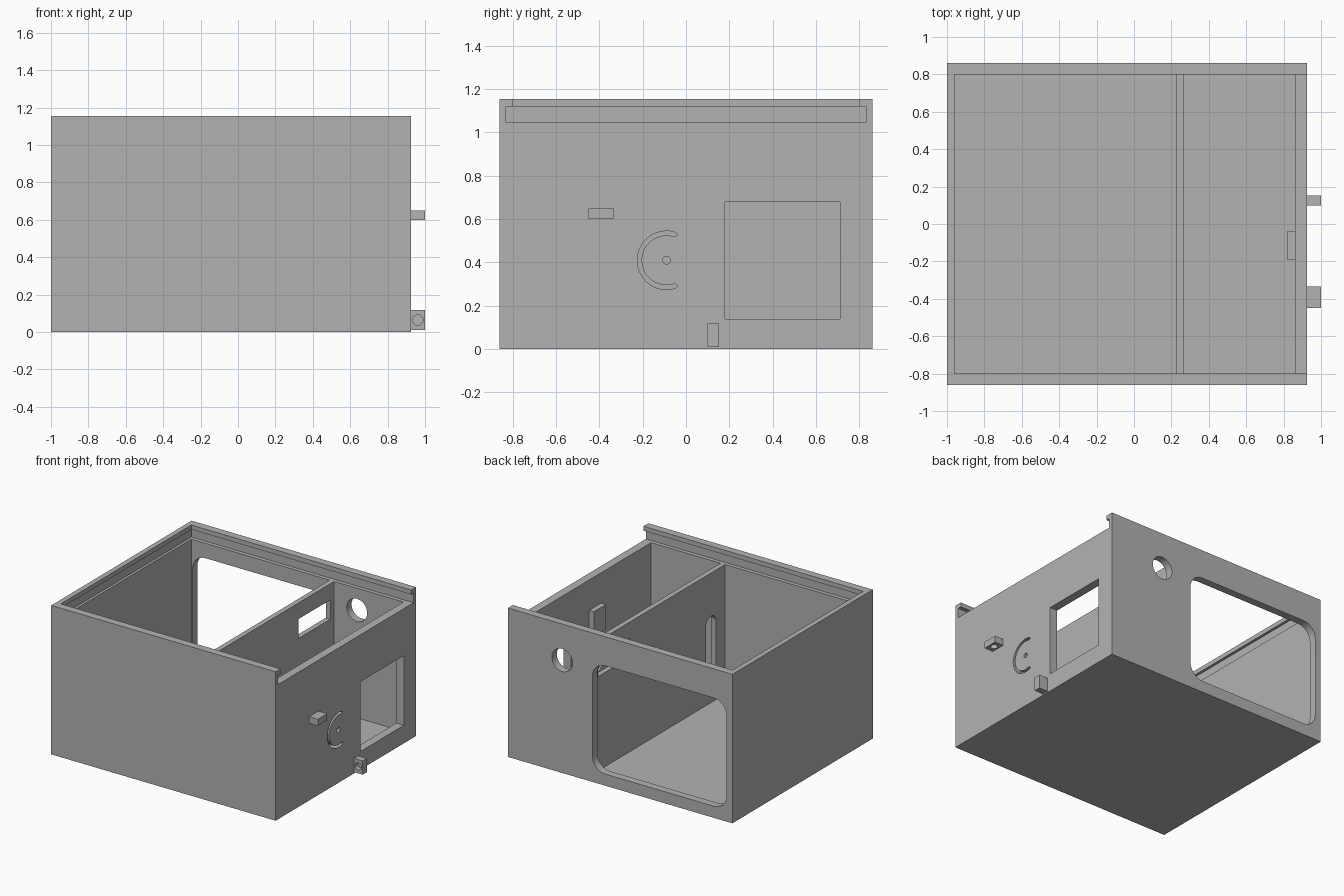
import bpy, bmesh
from math import sin, cos, pi, radians
from mathutils import Vector

cube = bpy.data.objects.get("Cube")
if cube:
    bpy.data.objects.remove(cube, do_unlink=True)

grey = bpy.data.materials.new("plain grey")
grey.use_nodes = True
GREY = (0.448, 0.448, 0.448, 1)
grey.diffuse_color = GREY
grey.node_tree.nodes["Principled BSDF"].inputs["Base Color"].default_value = GREY


def prism(name, points, axis, lo, hi):
    """Extrude a 2D outline along an axis from lo to hi."""
    def place(p, d):
        a, b = p
        return {"x": (d, a, b), "y": (a, d, b), "z": (a, b, d)}[axis]
    bm = bmesh.new()
    face = bm.faces.new([bm.verts.new(place(p, lo)) for p in points])
    moved = bmesh.ops.extrude_face_region(bm, geom=[face])["geom"]
    shift = Vector(place((0, 0), hi - lo))
    bmesh.ops.translate(bm, vec=shift, verts=[v for v in moved if isinstance(v, bmesh.types.BMVert)])
    bmesh.ops.recalc_face_normals(bm, faces=bm.faces)
    mesh = bpy.data.meshes.new(name)
    bm.to_mesh(mesh)
    bm.free()
    mesh.materials.append(grey)
    ob = bpy.data.objects.new(name, mesh)
    bpy.context.collection.objects.link(ob)
    return ob


def box(name, x, y, z):
    (x0, x1), (y0, y1) = x, y
    return prism(name, [(x0, y0), (x1, y0), (x1, y1), (x0, y1)], "z", *z)


def arc(cx, cy, r, start, end, n):
    steps = [radians(start + (end - start) * i / n) for i in range(n + 1)]
    return [(cx + r * cos(t), cy + r * sin(t)) for t in steps]


def circle(cx, cy, r, n=32):
    return arc(cx, cy, r, 0, 360, n)[:-1]


def rounded(x, y, r, n=8):
    """Rounded rectangle outline."""
    (x0, x1), (y0, y1) = x, y
    corners = [(x1 - r, y1 - r), (x0 + r, y1 - r), (x0 + r, y0 + r), (x1 - r, y0 + r)]
    return [p for i, c in enumerate(corners) for p in arc(*c, r, 90 * i, 90 * i + 90, n)]


def cut(target, *cutters):
    bpy.context.view_layer.objects.active = target
    for cutter in cutters:
        cutter.hide_render = True
        mod = target.modifiers.new("cut", "BOOLEAN")
        mod.operation = "DIFFERENCE"
        mod.solver = "EXACT"
        mod.object = cutter
        bpy.ops.object.modifier_apply(modifier=mod.name)
        bpy.data.objects.remove(cutter, do_unlink=True)


# Main shell
case = box("case_body", (-1, 0.925), (-0.86, 0.86), (0, 1.155))
cut(case,
    box("interior", (-0.96, 0.86), (-0.8, 0.8), (0.04, 1.08)),
    box("lid_groove", (-0.98, 1.1), (-0.83, 0.83), (1.045, 1.12)),
    box("lid_opening", (-0.96, 1.1), (-0.8, 0.8), (1.1, 1.3)))

# Back wall: large rounded opening and round hole
cut(case,
    prism("large_opening", rounded((-0.95, 0.2), (0.09, 0.93), 0.11), "y", 0.7, 1),
    prism("round_hole", circle(0.46, 0.875, 0.088), "y", 0.7, 1))

# Side wall: square window, dial slot with rounded ends, spindle hole
cy, cz, r, half, a0 = -0.09, 0.41, 0.125, 0.01, 72
tip = (cy + r * cos(radians(a0)), cz + r * sin(radians(a0)))
tail = (tip[0], 2 * cz - tip[1])
slot = arc(cy, cz, r + half, a0, 360 - a0, 40)
slot += arc(*tail, half, 360 - a0, 540 - a0, 6)[1:-1]
slot += arc(cy, cz, r - half, 360 - a0, a0, 40)
slot += arc(*tip, half, a0 + 180, a0 + 360, 6)[1:-1]
cut(case,
    box("square_window", (0.8, 1), (0.18, 0.71), (0.14, 0.68)),
    prism("dial_slot", slot, "x", 0.8, 1),
    prism("spindle_hole", circle(cy, cz, 0.018, 16), "x", 0.8, 1))

# Inner divider with a cable window and a tall rounded slot
divider = box("divider", (0.225, 0.265), (-0.8, 0.8), (0.04, 1.045))
cut(divider,
    box("cable_window", (0.1, 0.4), (0.365, 0.755), (0.77, 0.92)),
    prism("tall_slot", rounded((-0.69, -0.565), (0.2, 0.71), 0.06), "x", 0.1, 0.4))

# Outer brackets with blind holes, and the inner block
upper = box("upper_bracket", (0.925, 1), (-0.45, -0.335), (0.6, 0.65))
cut(upper, prism("upper_socket", circle(0.962, -0.393, 0.026), "z", 0.5, 0.635))
lower = box("lower_bracket", (0.925, 1), (0.1, 0.152), (0.01, 0.117))
cut(lower, prism("lower_socket", circle(0.962, 0.064, 0.028), "y", 0, 0.137))
inner = box("inner_block", (0.818, 0.86), (-0.19, -0.04), (0.62, 0.81))

# Smooth round holes, sharp corners
bpy.ops.object.select_all(action="DESELECT")
for ob in (case, divider, upper, lower, inner):
    ob.select_set(True)
bpy.context.view_layer.objects.active = case
bpy.ops.object.shade_smooth_by_angle(angle=radians(30))
